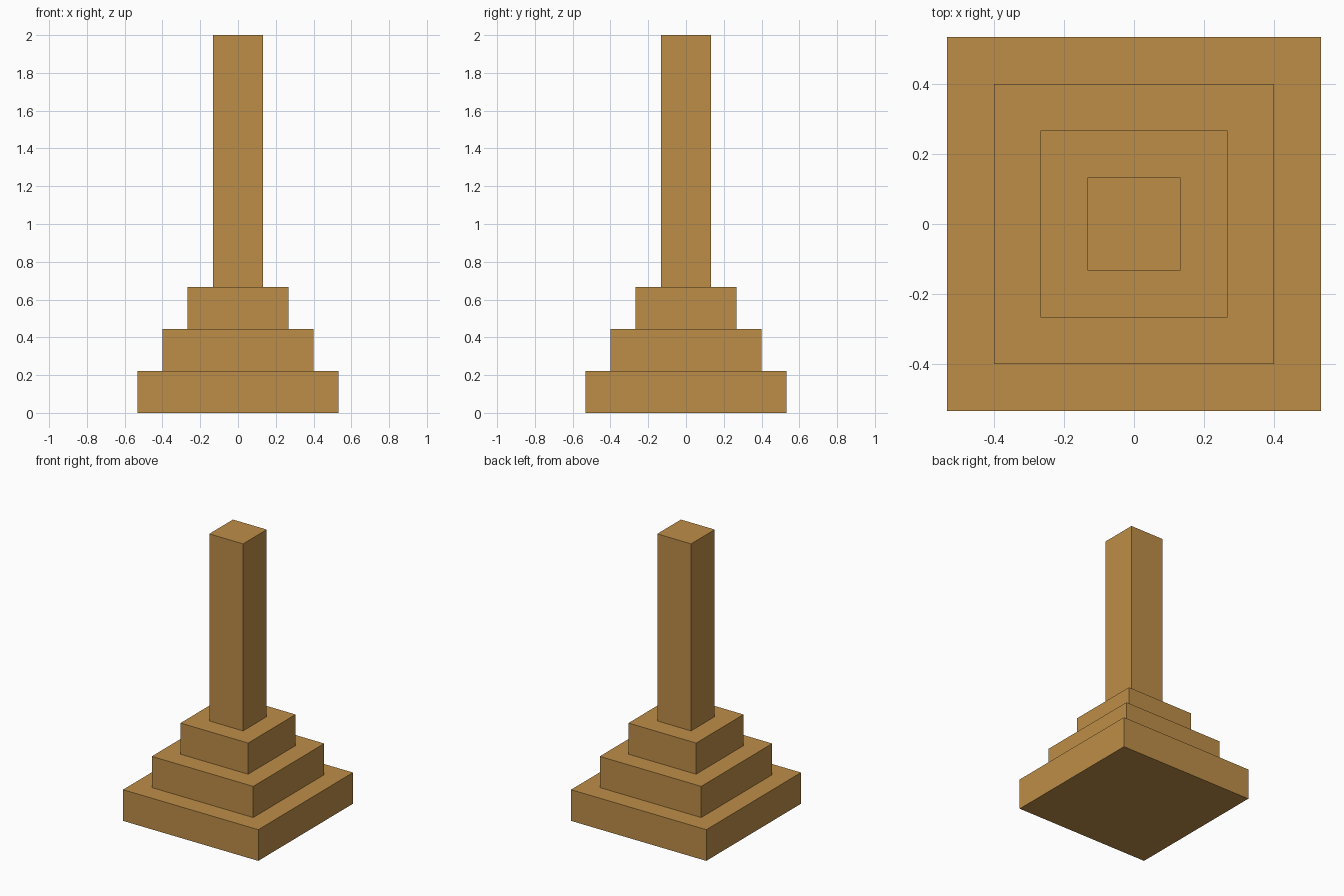
import bpy
import bmesh
from mathutils import Matrix

cube = bpy.data.objects.get("Cube")
if cube:
    bpy.data.objects.remove(cube, do_unlink=True)

# Single ochre material
COLOUR = (0.515, 0.27, 0.065, 1.0)
ochre = bpy.data.materials.new("ochre")
ochre.use_nodes = True
ochre.diffuse_color = COLOUR
bsdf = next(n for n in ochre.node_tree.nodes if n.type == "BSDF_PRINCIPLED")
bsdf.inputs["Base Color"].default_value = COLOUR


def square_block(name, width, bottom, top):
    """Square, flat-shaded block centred on the z axis."""
    bm = bmesh.new()
    bmesh.ops.create_cube(
        bm, size=1.0,
        matrix=Matrix.Translation((0, 0, (bottom + top) / 2))
        @ Matrix.Diagonal((width, width, top - bottom, 1)))
    mesh = bpy.data.meshes.new(name)
    bm.to_mesh(mesh)
    bm.free()
    mesh.materials.append(ochre)
    obj = bpy.data.objects.new(name, mesh)
    bpy.context.collection.objects.link(obj)
    return obj


# Three equal steps, each narrower than the one below
UNIT = 2 / 15
STEP = 2 / 9
for i, name in enumerate(("lower_step", "middle_step", "upper_step")):
    square_block(name, UNIT * (8 - 2 * i), STEP * i, STEP * (i + 1))

# Tall square pillar on the top step
square_block("pillar", UNIT * 2, STEP * 3, 2.0)
